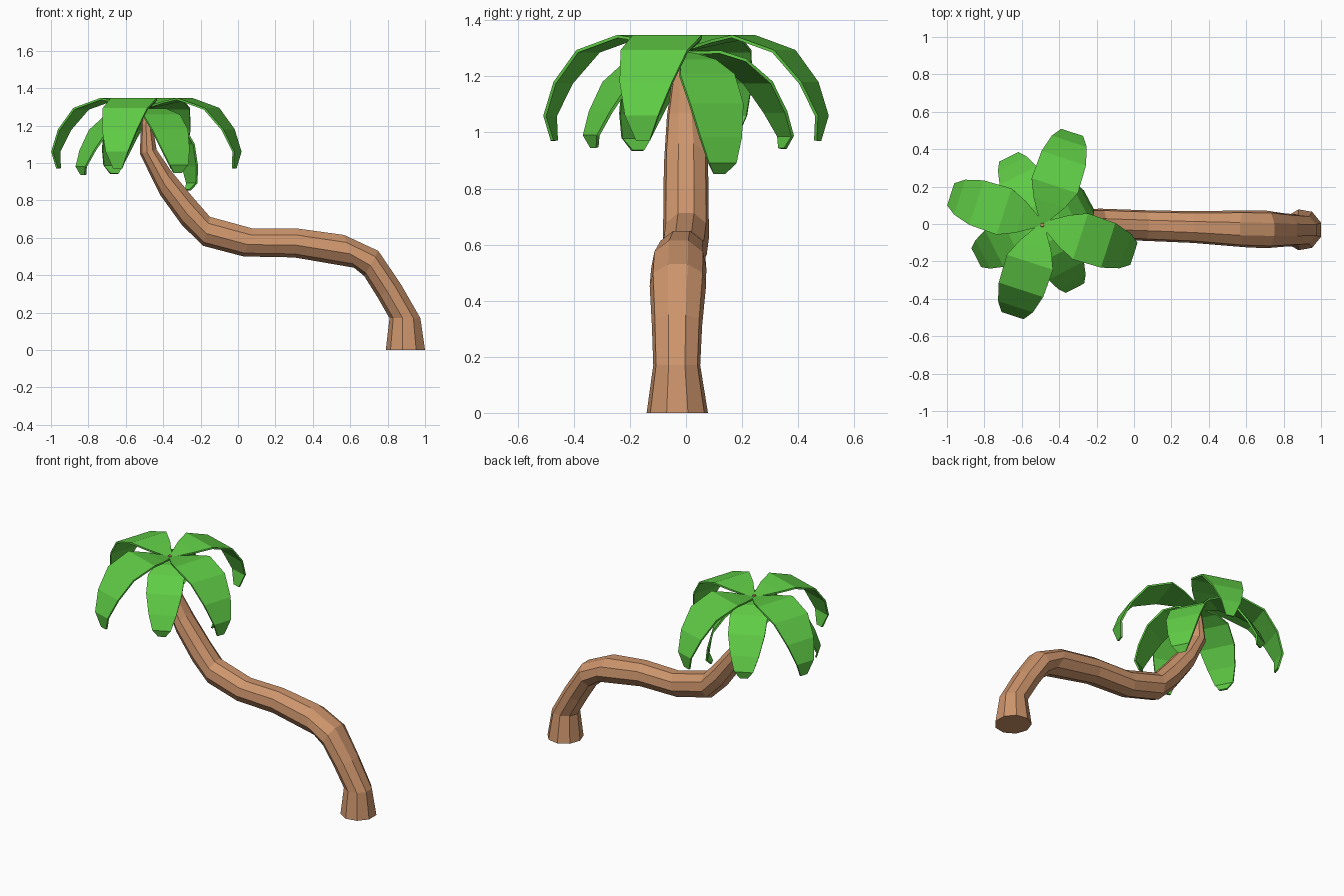
import bpy, bmesh
from math import sin, cos, radians
from mathutils import Vector

if "Cube" in bpy.data.objects:
    bpy.data.objects.remove(bpy.data.objects["Cube"])


def material(name, rgb):
    m = bpy.data.materials.new(name)
    m.diffuse_color = (*rgb, 1)
    m.use_nodes = True
    m.node_tree.nodes["Principled BSDF"].inputs["Base Color"].default_value = m.diffuse_color
    return m


def add_object(name, bm, mat):
    me = bpy.data.meshes.new(name)
    bm.to_mesh(me)
    bm.free()
    me.materials.append(mat)
    ob = bpy.data.objects.new(name, me)
    bpy.context.collection.objects.link(ob)
    return ob


bark = material("bark", (0.61, 0.30, 0.15))
green = material("leaf_green", (0.115, 0.60, 0.06))

# Trunk: nine-sided rings, each given by its outer and inner point (x, z), y centre and y radius
SIDES = 9
rings = [
    (1.00, 0.00, 0.79, 0.00, -0.031, 0.111),
    (0.975, 0.17, 0.81, 0.17, -0.033, 0.085),
    (0.872, 0.35, 0.745, 0.283, -0.032, 0.091),
    (0.75, 0.53, 0.675, 0.395, -0.029, 0.102),
    (0.567, 0.615, 0.62, 0.44, -0.026, 0.100),
    (0.32, 0.649, 0.30, 0.495, -0.016, 0.086),
    (0.08, 0.649, 0.03, 0.50, -0.008, 0.083),
    (-0.15, 0.712, -0.187, 0.557, 0.0, 0.083),
    (-0.24, 0.815, -0.30, 0.668, 0.0, 0.082),
    (-0.36, 0.96, -0.417, 0.83, 0.0, 0.080),
    (-0.435, 1.07, -0.525, 1.05, -0.003, 0.066),
    (-0.457, 1.20, -0.518, 1.21, -0.008, 0.040),
    (-0.482, 1.31, -0.50, 1.31, -0.005, 0.010),
]
bm = bmesh.new()
half = radians(180 / SIDES)
loops = []
for xo, zo, xi, zi, yc, ry in rings:
    outer, inner = Vector((xo, yc, zo)), Vector((xi, yc, zi))
    axis = (outer - inner) / (1 + cos(half))
    centre = inner + axis
    loops.append([bm.verts.new(centre + axis * cos(a) + Vector((0, ry * sin(a), 0)))
                  for a in (half * (2 * i + 1) for i in range(SIDES))])
for low, high in zip(loops, loops[1:]):
    for i in range(SIDES):
        j = (i + 1) % SIDES
        bm.faces.new((low[i], low[j], high[j], high[i]))
bm.faces.new(loops[0][::-1])
bm.faces.new(loops[-1])
bmesh.ops.recalc_face_normals(bm, faces=bm.faces)
add_object("trunk", bm, bark)

# Leaf profiles: reach, rise from the crown, half width
upper_profile = [(0.0, 0.01, 0.012), (0.12, 0.04, 0.088), (0.215, 0.058, 0.13),
                 (0.37, 0.004, 0.125), (0.465, -0.11, 0.098),
                 (0.515, -0.23, 0.062), (0.499, -0.32, 0.025)]
lower_profile = [(0.0, 0.0, 0.012), (0.10, 0.0, 0.07), (0.18, -0.03, 0.11),
                 (0.28, -0.11, 0.107), (0.347, -0.215, 0.083),
                 (0.385, -0.30, 0.055), (0.372, -0.345, 0.023)]
crown = Vector((-0.49, 0.0, 1.29))


def leaf(name, profile, heading, droop, scale):
    d, c, s = radians(droop), cos(radians(heading)), sin(radians(heading))
    bm = bmesh.new()
    rows = []
    for r, z, w in profile:
        r2 = scale * (r * cos(d) + z * sin(d))
        z2 = scale * (z * cos(d) - r * sin(d))
        mid = crown + Vector((r2 * c, r2 * s, z2))
        side = Vector((-s, c, 0)) * w * scale
        rows.append((bm.verts.new(mid - side), bm.verts.new(mid + side)))
    for a, b in zip(rows, rows[1:]):
        bm.faces.new((a[0], b[0], b[1], a[1]))
    ob = add_object(name, bm, green)
    mod = ob.modifiers.new("thickness", "SOLIDIFY")
    mod.thickness = 0.011
    mod.offset = -1


# Upper tier of four leaves, lower tier of four drooping leaves
for i in range(4):
    leaf(f"upper_leaf_{i + 1}", upper_profile, -18 + 90 * i, 0, 1.0)
lower = [(28, 17, 1.0), (116.5, -1, 1.03), (207, 0, 1.03), (297, 0, 1.0)]
for i, (heading, droop, scale) in enumerate(lower):
    leaf(f"lower_leaf_{i + 1}", lower_profile, heading, droop, scale)
